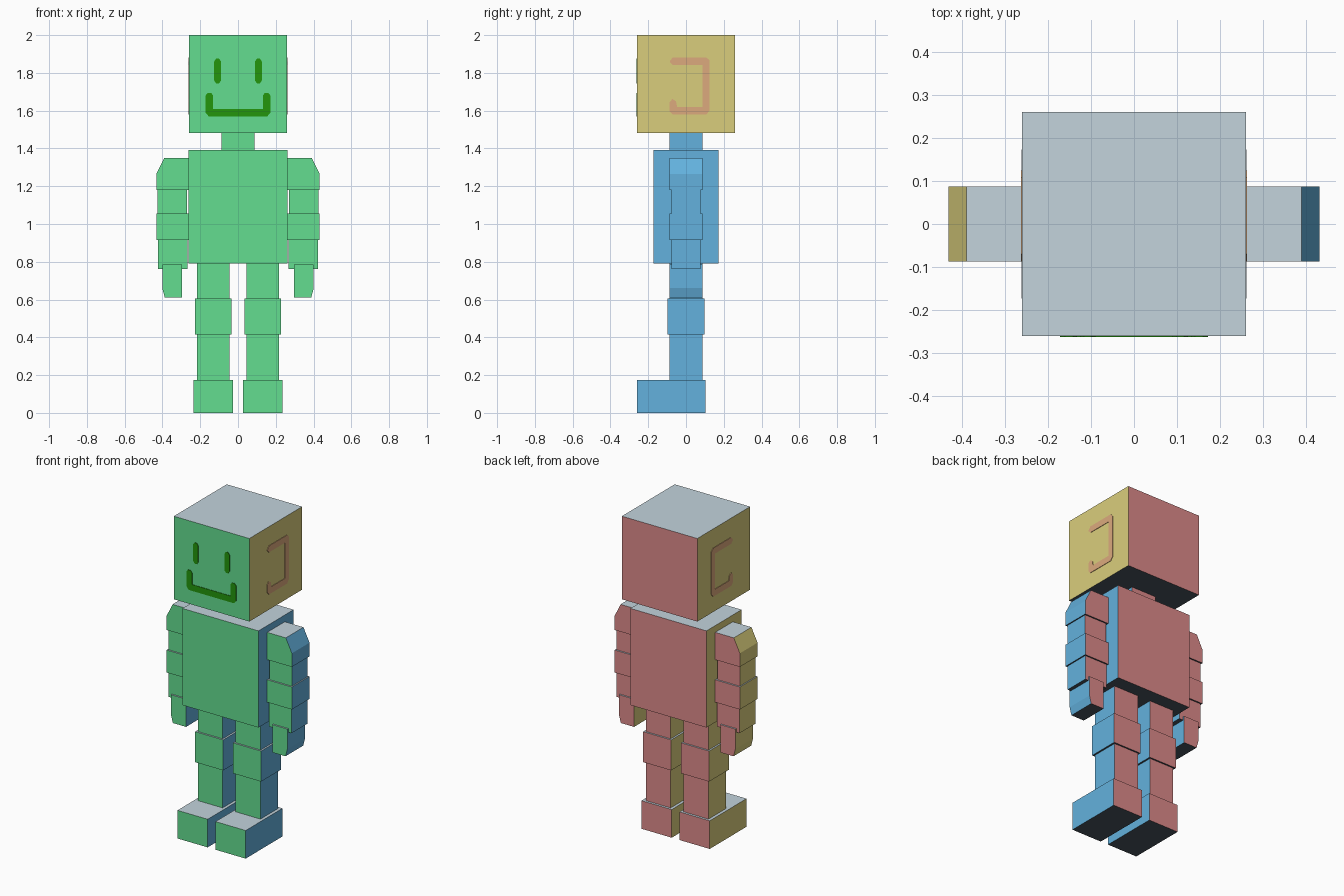
import bpy, bmesh

if "Cube" in bpy.data.objects:
    bpy.data.objects.remove(bpy.data.objects["Cube"])


def mat(name, r, g, b):
    m = bpy.data.materials.new(name)
    lin = [((c / 255 + 0.055) / 1.055) ** 2.4 for c in (r, g, b)]
    m.diffuse_color = (*lin, 1)
    m.use_nodes = True
    m.node_tree.nodes["Principled BSDF"].inputs["Base Color"].default_value = m.diffuse_color
    return m


GREEN = mat("green", 99, 221, 144)
BLUE = mat("blue", 99, 177, 221)
SAND = mat("sand", 218, 206, 124)
RED = mat("rose", 221, 138, 138)
PALE = mat("pale_grey", 195, 211, 220)
DARK = mat("dark_slate", 73, 84, 93)
INK = mat("dark_green", 35, 150, 12)
SALMON = mat("salmon", 220, 170, 125)
# order: front, back, right, left, top, bottom
BODY = [GREEN, RED, BLUE, SAND, PALE, DARK]
HEAD = [GREEN, RED, SAND, SAND, PALE, DARK]


def side_index(n):
    """Material slot from the main direction of a face."""
    a = [abs(c) for c in n]
    k = a.index(max(a))
    if k == 1:
        return 0 if n.y < 0 else 1
    if k == 0:
        return 2 if n.x > 0 else 3
    return 4 if n.z > 0 else 5


def prism(name, profile, lo, hi, mats, axis="y"):
    """Extrude a (x,z) profile along y, or a (y,z) profile along x."""
    bm = bmesh.new()
    put = (lambda u, v, w: (u, w, v)) if axis == "y" else (lambda u, v, w: (w, u, v))
    a = [bm.verts.new(put(u, v, lo)) for u, v in profile]
    b = [bm.verts.new(put(u, v, hi)) for u, v in profile]
    bm.faces.new(a)
    bm.faces.new(b)
    n = len(a)
    for i in range(n):
        j = (i + 1) % n
        bm.faces.new((a[i], a[j], b[j], b[i]))
    bmesh.ops.recalc_face_normals(bm, faces=bm.faces[:])
    bm.normal_update()
    if len(mats) > 1:
        for f in bm.faces:
            f.material_index = side_index(f.normal)
    me = bpy.data.meshes.new(name)
    bm.to_mesh(me)
    bm.free()
    for m in mats:
        me.materials.append(m)
    ob = bpy.data.objects.new(name, me)
    bpy.context.collection.objects.link(ob)
    return ob


def rect(x0, x1, z0, z1):
    return [(x0, z0), (x1, z0), (x1, z1), (x0, z1)]


# head, neck, torso
prism("head", rect(-0.26, 0.26, 1.483, 2.0), -0.26, 0.26, HEAD)
prism("neck", rect(-0.087, 0.087, 1.38, 1.49), -0.087, 0.087, BODY)
prism("torso", rect(-0.262, 0.262, 0.79, 1.392), -0.173, 0.173, BODY)

# mouth plate
half = [(0.155, 1.57), (0.172, 1.59), (0.172, 1.68), (0.16, 1.694),
        (0.142, 1.694), (0.132, 1.68), (0.132, 1.609)]
mouth = half + [(-x, z) for x, z in reversed(half)]
prism("mouth", mouth, -0.263, -0.258, [INK])

# ear outline, open to the front
ear = [(-0.07, 1.882), (0.108, 1.882), (0.124, 1.866), (0.124, 1.60), (0.108, 1.58),
       (-0.07, 1.58), (-0.087, 1.597), (-0.087, 1.645), (-0.072, 1.662), (-0.053, 1.65),
       (-0.047, 1.62), (0.088, 1.62), (0.088, 1.842), (-0.07, 1.842), (-0.087, 1.86)]

# arm and leg boxes: name, x range, z range, half depth
boxes = [
    ("upper_arm", 0.27, 0.425, 1.055, 1.18, 0.078),
    ("elbow", 0.26, 0.432, 0.915, 1.055, 0.087),
    ("forearm", 0.268, 0.424, 0.762, 0.915, 0.078),
    ("thigh", 0.045, 0.216, 0.605, 0.80, 0.087),
    ("knee", 0.034, 0.227, 0.415, 0.605, 0.097),
    ("shin", 0.045, 0.216, 0.17, 0.415, 0.087),
]

for tag, s in (("right", 1), ("left", -1)):
    def flip(p):
        return [(s * x, z) for x, z in p]

    for name, x0, x1, z0, z1, d in boxes:
        prism(f"{name}_{tag}", flip(rect(x0, x1, z0, z1)), -d, d, BODY)
    # foot reaches forward
    prism(f"foot_{tag}", flip(rect(0.027, 0.235, 0, 0.175)), -0.26, 0.102, BODY)
    # shoulder and hand with bevelled outer corners
    prism(f"shoulder_{tag}", flip([(0.255, 1.18), (0.432, 1.18), (0.432, 1.265),
                                   (0.39, 1.35), (0.255, 1.35)]), -0.087, 0.087, BODY)
    prism(f"hand_{tag}", flip([(0.297, 0.612), (0.388, 0.612), (0.401, 0.66),
                               (0.401, 0.785), (0.297, 0.785)]), -0.087, 0.087, BODY)
    # eye plate with clipped ends
    c, w = 0.108, 0.018
    eye = [(c - w, 1.76), (c - 0.008, 1.745), (c + 0.008, 1.745), (c + w, 1.76),
           (c + w, 1.86), (c + 0.008, 1.875), (c - 0.008, 1.875), (c - w, 1.86)]
    prism(f"eye_{tag}", flip(eye), -0.263, -0.258, [INK])
    prism(f"ear_{tag}", ear, s * 0.258, s * 0.263, [SALMON], axis="x")
